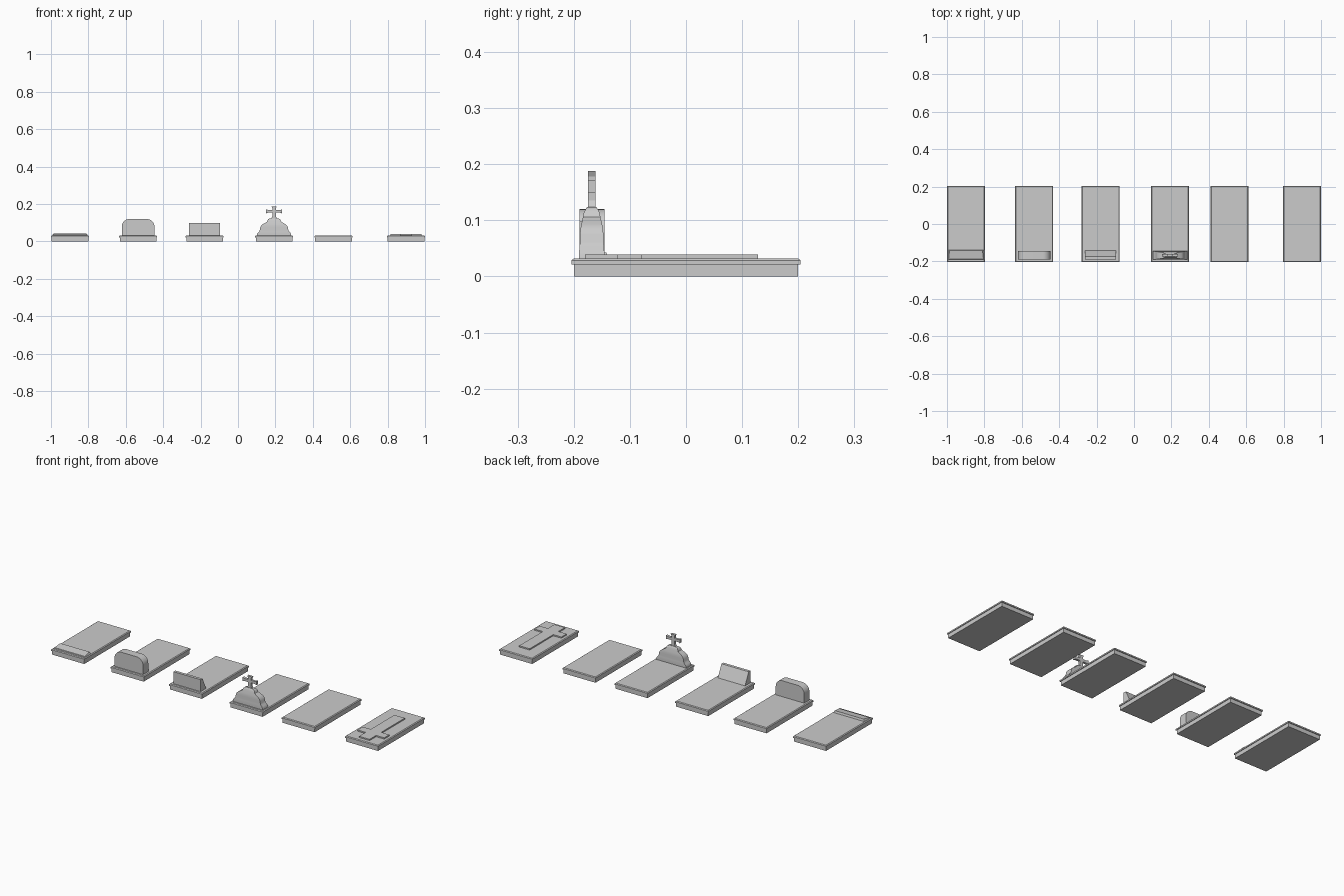
import bpy, bmesh, math

cube = bpy.data.objects.get("Cube")
if cube:
    bpy.data.objects.remove(cube, do_unlink=True)

stone = bpy.data.materials.new("grey_stone")
stone.use_nodes = True
GREY = (0.6, 0.6, 0.6, 1)
stone.diffuse_color = GREY
stone.node_tree.nodes["Principled BSDF"].inputs["Base Color"].default_value = GREY


def finish(bm, name, smooth=False):
    bmesh.ops.recalc_face_normals(bm, faces=bm.faces)
    mesh = bpy.data.meshes.new(name)
    bm.to_mesh(mesh)
    bm.free()
    mesh.materials.append(stone)
    obj = bpy.data.objects.new(name, mesh)
    bpy.context.collection.objects.link(obj)
    if smooth:
        bpy.ops.object.select_all(action='DESELECT')
        obj.select_set(True)
        bpy.context.view_layer.objects.active = obj
        bpy.ops.object.shade_smooth_by_angle(angle=math.radians(35))
    return obj


def loft(name, cx, cy, rings, smooth=False):
    """Stack rectangles given as (half width, half depth, height)."""
    bm = bmesh.new()
    loops = [[bm.verts.new((cx + sx * w, cy + sy * d, z))
              for sx, sy in ((-1, -1), (1, -1), (1, 1), (-1, 1))]
             for w, d, z in rings]
    for a, b in zip(loops, loops[1:]):
        for i in range(4):
            j = (i + 1) % 4
            bm.faces.new((a[i], a[j], b[j], b[i]))
    bm.faces.new(loops[0])
    bm.faces.new(loops[-1])
    return finish(bm, name, smooth)


def prism(name, points, offset, smooth=False):
    """Extrude a closed outline along the offset vector."""
    bm = bmesh.new()
    face = bm.faces.new([bm.verts.new(p) for p in points])
    new = bmesh.ops.extrude_face_region(bm, geom=[face])["geom"]
    bmesh.ops.translate(bm, vec=offset,
                        verts=[v for v in new if isinstance(v, bmesh.types.BMVert)])
    return finish(bm, name, smooth)


def mirrored(half):
    """Complete a right-hand outline with its left-hand reflection."""
    return half + [(-x, z) for x, z in reversed(half)]


TOP = 0.032
CENTRES = [-0.898, -0.534, -0.178, 0.193, 0.511, 0.898]
pillow_x, round_x, wedge_x, bell_x, plain_x, cross_x = CENTRES
STONE_Y = -0.168

# Grave bases with overhanging, chamfered cover slabs
for n, x in enumerate(CENTRES, 1):
    loft(f"grave_base_{n}", x, 0, [(0.098, 0.2, 0), (0.098, 0.2, 0.022)])
    loft(f"cover_slab_{n}", x, 0, [(0.1015, 0.2045, 0.0215),
                                   (0.1015, 0.2045, 0.0285),
                                   (0.097, 0.2, TOP)])

# Low sloping pillow stone
bm = bmesh.new()
rows = [[bm.verts.new((pillow_x + s * w, y, z)) for s in (-1, 1)]
        for w, y, z in ((0.096, -0.19, 0.03), (0.093, -0.188, 0.036),
                        (0.088, -0.142, 0.043), (0.096, -0.138, 0.03))]
for a, b in zip(rows, rows[1:] + rows[:1]):
    bm.faces.new((a[0], a[1], b[1], b[0]))
for side in (0, 1):
    bm.faces.new([r[side] for r in rows])
finish(bm, "pillow_stone")

# Headstone with rounded shoulders
half, radius, height = 0.087, 0.04, 0.12
outline = [(half, 0.03)]
for i in range(9):
    t = math.pi / 2 * i / 8
    outline.append((half - radius + radius * math.cos(t),
                    height - radius + radius * math.sin(t)))
prism("rounded_headstone",
      [(round_x + x, -0.19, z) for x, z in mirrored(outline)],
      (0, 0.045, 0), smooth=True)

# Headstone with upright front and slanted back
wedge = [(-0.19, 0.03), (-0.19, 0.098), (-0.174, 0.098), (-0.142, 0.03)]
prism("slanted_headstone", [(wedge_x - 0.083, y, z) for y, z in wedge],
      (0.166, 0, 0))

# Bell-shaped pedestal
loft("bell_pedestal", bell_x, STONE_Y, [
    (0.092, 0.0225, 0.03), (0.091, 0.0225, 0.04), (0.086, 0.0222, 0.048),
    (0.079, 0.0215, 0.055), (0.076, 0.021, 0.062), (0.074, 0.0208, 0.075),
    (0.069, 0.02, 0.085), (0.06, 0.0185, 0.093), (0.047, 0.017, 0.1),
    (0.038, 0.0155, 0.106), (0.035, 0.014, 0.114), (0.031, 0.011, 0.12),
    (0.022, 0.008, 0.124)], smooth=True)

# Standing cross with flared ends
quarter = [(0.016, 0.12), (0.009, 0.135), (0.009, 0.154), (0.032, 0.154),
           (0.042, 0.15), (0.042, 0.172), (0.032, 0.168), (0.009, 0.168),
           (0.009, 0.178), (0.014, 0.188)]
prism("standing_cross",
      [(bell_x + x, STONE_Y - 0.0065, z) for x, z in mirrored(quarter)],
      (0, 0.013, 0))

# Flat cross laid on the slab
flat = [(0.032, -0.18), (0.032, -0.123), (0.082, -0.123), (0.082, -0.078),
        (0.032, -0.078), (0.032, 0.128)]
prism("laid_cross", [(cross_x + x, y, 0.03) for x, y in mirrored(flat)],
      (0, 0, 0.009))
